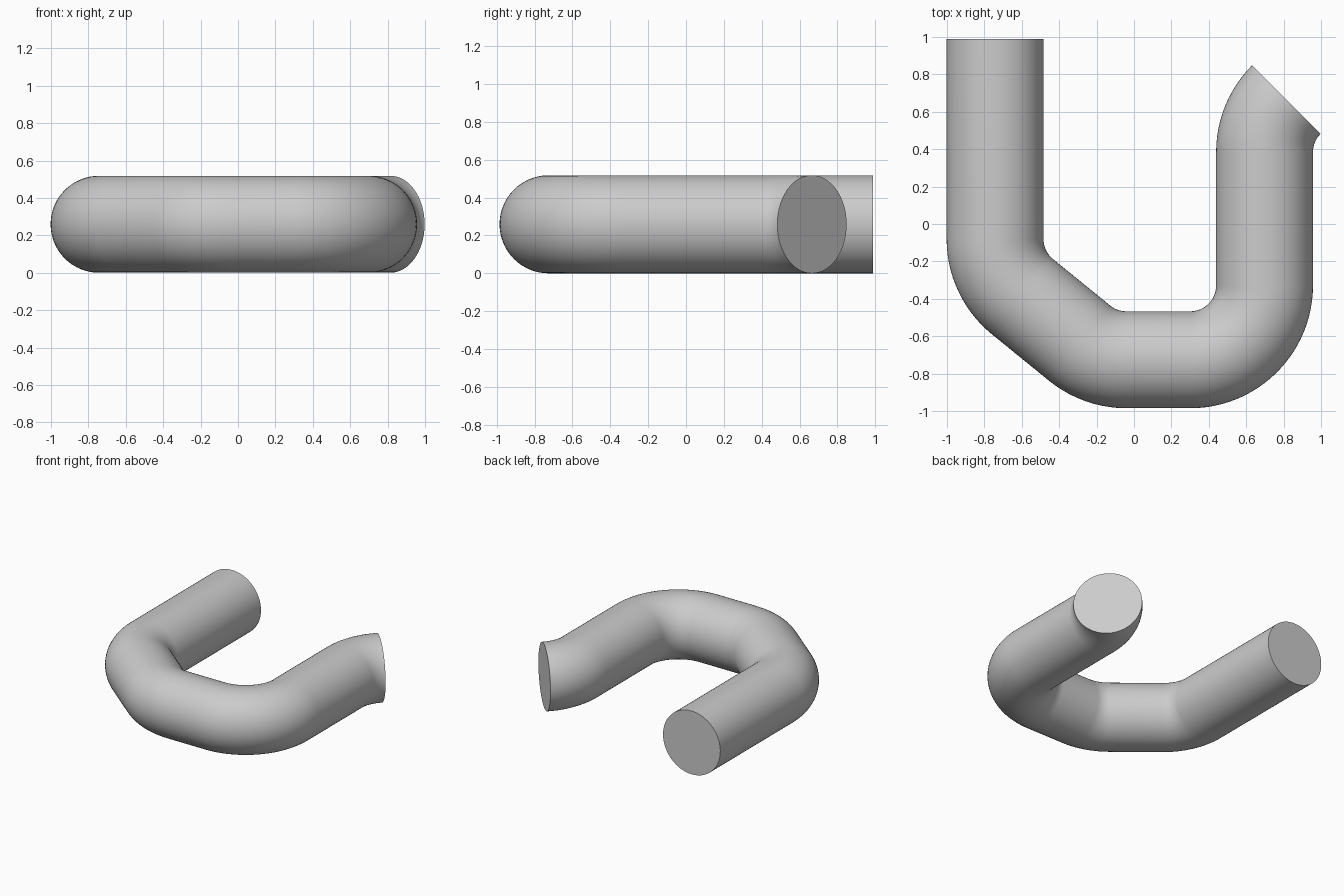
import bpy, bmesh, math
from mathutils import Vector

if "Cube" in bpy.data.objects:
    bpy.data.objects.remove(bpy.data.objects["Cube"])

R = 0.259        # pipe radius
BEND = 0.398     # centreline bend radius
SIDES = 64

# Bend centres of the left, lower left, lower right and end bends
c1, c2, c3, c4 = (-0.345, -0.08), (-0.04, -0.328), (0.30, -0.328), (1.096, 0.384)
diag = math.degrees(math.atan2(c2[1] - c1[1], c2[0] - c1[0])) + 270

# Centreline as (point, in-plane outward direction)
path = [((-0.743, 0.988), (-1, 0))]


def arc(centre, a0, a1, side=1):
    n = max(8, round(abs(a1 - a0) / 3.75))
    for i in range(n + 1):
        a = math.radians(a0 + (a1 - a0) * i / n)
        d = (math.cos(a), math.sin(a))
        path.append(((centre[0] + BEND * d[0], centre[1] + BEND * d[1]),
                     (side * d[0], side * d[1])))


arc(c1, 180, diag)
arc(c2, diag, 270)
arc(c3, 270, 360)
arc(c4, 180, 135, -1)

# Sweep a circle along the centreline
bm = bmesh.new()
rings = []
for p, d in path:
    ring = []
    for k in range(SIDES):
        t = 2 * math.pi * k / SIDES
        u = R * math.cos(t)
        ring.append(bm.verts.new(Vector((p[0] + u * d[0], p[1] + u * d[1],
                                         R + R * math.sin(t)))))
    rings.append(ring)
for a, b in zip(rings, rings[1:]):
    for k in range(SIDES):
        j = (k + 1) % SIDES
        bm.faces.new((a[k], a[j], b[j], b[k]))

# Flat end caps
bm.faces.new(rings[0])
bm.faces.new(rings[-1])
bmesh.ops.recalc_face_normals(bm, faces=bm.faces)

mesh = bpy.data.meshes.new("bent_pipe")
bm.to_mesh(mesh)
bm.free()
pipe = bpy.data.objects.new("bent_pipe", mesh)
bpy.context.collection.objects.link(pipe)
bpy.context.view_layer.objects.active = pipe
pipe.select_set(True)
bpy.ops.object.shade_smooth_by_angle(angle=math.radians(30))
